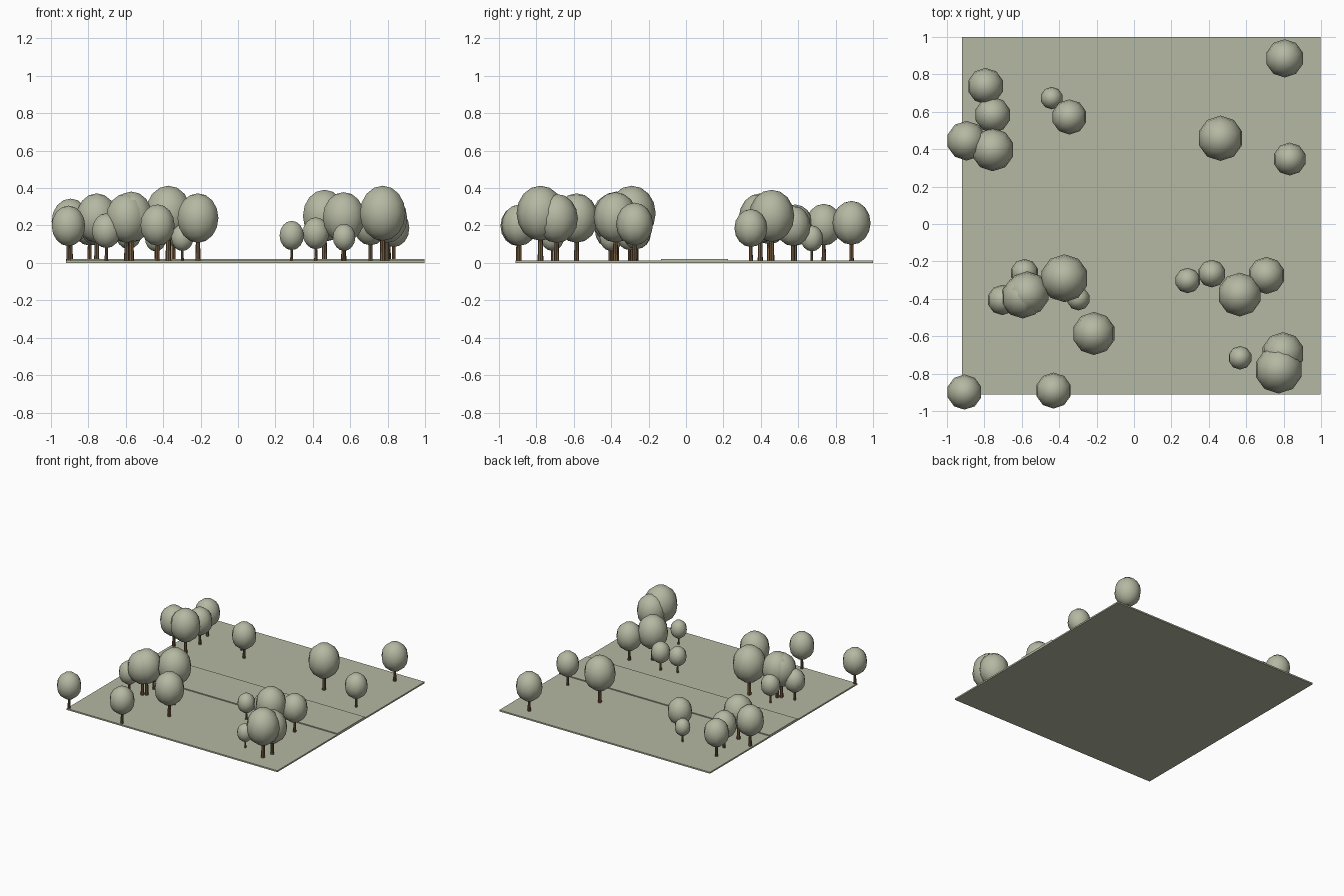
import bpy, math


def material(name, rgb):
    m = bpy.data.materials.new(name)
    m.diffuse_color = (*rgb, 1)
    return m


GREEN = material("sage green", (0.46, 0.48, 0.36))
BROWN = material("bark brown", (0.19, 0.115, 0.055))


def finish(name, mat):
    o = bpy.context.object
    o.name = name
    o.data.materials.append(mat)
    return o


def slab(name, x0, x1, y0, y1, z0, z1):
    bpy.ops.mesh.primitive_cube_add(
        size=1, location=((x0 + x1) / 2, (y0 + y1) / 2, (z0 + z1) / 2))
    bpy.context.object.scale = (x1 - x0, y1 - y0, z1 - z0)
    finish(name, GREEN)


GROUND = 0.012


def tree(x, y, r):
    # Tapered trunk reaching into the crown
    h = 1.3 * r
    bpy.ops.mesh.primitive_cone_add(vertices=8, radius1=0.12 * r, radius2=0.09 * r, depth=h,
                                    location=(x, y, GROUND + h / 2))
    finish("trunk", BROWN)
    # Slightly tall rounded crown
    bpy.ops.mesh.primitive_uv_sphere_add(segments=10, ring_count=8, radius=1,
                                         location=(x, y, GROUND + 1.98 * r))
    bpy.context.object.scale = (r, r, 1.15 * r)
    bpy.ops.object.shade_smooth()
    finish("crown", GREEN)


# Lawn and the raised path across it
slab("lawn", -0.918, 0.996, -0.912, 1.0, 0, GROUND)
slab("path", -0.918, 0.996, -0.133, 0.225, 0.004, 0.02)

# Trees: x, y, crown radius
for t in [
    (0.805, 0.885, 0.102), (-0.793, 0.737, 0.097), (-0.755, 0.583, 0.096),
    (-0.895, 0.445, 0.106), (-0.755, 0.397, 0.115), (-0.44, 0.673, 0.06),
    (-0.345, 0.572, 0.094), (0.462, 0.458, 0.121), (0.832, 0.347, 0.088),
    (-0.703, -0.406, 0.081), (-0.585, -0.262, 0.075), (-0.595, -0.39, 0.115),
    (-0.57, -0.372, 0.118), (-0.372, -0.29, 0.128), (-0.297, -0.40, 0.062),
    (-0.214, -0.585, 0.115), (-0.906, -0.898, 0.094), (-0.43, -0.89, 0.096),
    (0.287, -0.302, 0.068), (0.416, -0.265, 0.074), (0.565, -0.377, 0.117),
    (0.708, -0.275, 0.099), (0.567, -0.715, 0.063), (0.796, -0.692, 0.114),
    (0.773, -0.778, 0.128),
]:
    tree(*t)
